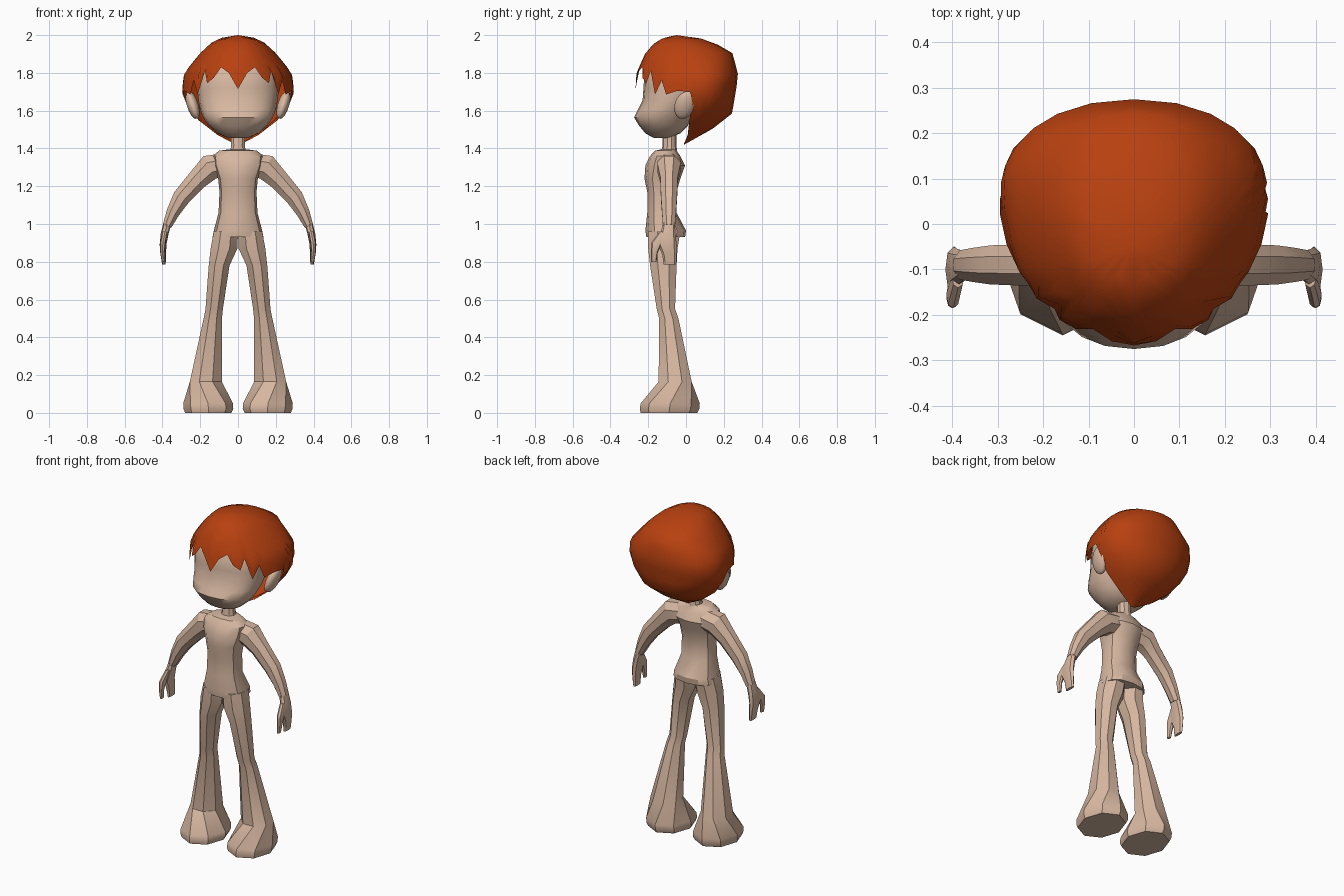
import bpy, bmesh, math
from mathutils import Vector

cube = bpy.data.objects.get("Cube")
if cube:
    bpy.data.objects.remove(cube, do_unlink=True)


def material(name, rgb):
    m = bpy.data.materials.new(name)
    m.use_nodes = True
    m.diffuse_color = (*rgb, 1)
    bsdf = m.node_tree.nodes["Principled BSDF"]
    bsdf.inputs["Base Color"].default_value = (*rgb, 1)
    bsdf.inputs["Roughness"].default_value = 0.8
    return m


TAN = material("warm tan", (0.68, 0.475, 0.355))
ORANGE = material("burnt orange", (0.48, 0.052, 0.005))


def power(v, p):
    return math.copysign(abs(v) ** p, v)


def oval(center, u, v, n, p=1.0, offset=False):
    """Rounded cross-section; offset gives flat sides that touch the bounds."""
    shift = math.pi / n if offset else 0
    k = 1 / math.cos(shift)
    ring = []
    for i in range(n):
        a = 2 * math.pi * i / n + shift
        ring.append(Vector(center) + Vector(u) * k * power(math.sin(a), p)
                    - Vector(v) * k * power(math.cos(a), p))
    return ring


def loft(name, rings, mat, angle=30, caps=True):
    bm = bmesh.new()
    rows = [[bm.verts.new(c) for c in ring] for ring in rings]
    n = len(rows[0])
    for a, b in zip(rows, rows[1:]):
        for i in range(n):
            j = (i + 1) % n
            bm.faces.new((a[i], a[j], b[j], b[i]))
    if caps:
        bm.faces.new(rows[0])
        bm.faces.new(rows[-1])
    bmesh.ops.remove_doubles(bm, verts=bm.verts, dist=0.0005)
    bmesh.ops.recalc_face_normals(bm, faces=bm.faces)
    mesh = bpy.data.meshes.new(name)
    bm.to_mesh(mesh)
    bm.free()
    mesh.materials.append(mat)
    obj = bpy.data.objects.new(name, mesh)
    bpy.context.collection.objects.link(obj)
    smooth(obj, angle)
    return obj


def smooth(obj, angle):
    bpy.ops.object.select_all(action='DESELECT')
    obj.select_set(True)
    bpy.context.view_layer.objects.active = obj
    bpy.ops.object.shade_smooth_by_angle(angle=math.radians(angle))


def stack(sections, n, p=1.0):
    """Centred sections: height, half width, front y, back y."""
    return [oval((0, (f + b) / 2, z), (w, 0, 0), (0, (b - f) / 2, 0), n, p)
            for z, w, f, b in sections]


# Torso with flared hem
loft("torso", stack([
    (0.93, 0.135, -0.21, -0.005), (0.965, 0.128, -0.215, 0.0),
    (1.06, 0.103, -0.205, -0.05), (1.17, 0.098, -0.205, -0.05),
    (1.24, 0.105, -0.22, -0.03), (1.31, 0.13, -0.215, -0.005),
    (1.36, 0.135, -0.19, -0.03), (1.388, 0.1, -0.165, -0.05),
    (1.395, 0.05, -0.13, -0.05)], 12, 0.85), TAN)

# Neck
loft("neck", stack([(1.37, 0.05, -0.135, -0.045), (1.41, 0.038, -0.125, -0.05),
                    (1.5, 0.04, -0.125, -0.05)], 10), TAN)

# Head with a protruding muzzle
loft("head", stack([
    (1.455, 0.05, -0.17, -0.09), (1.48, 0.11, -0.215, -0.03),
    (1.52, 0.155, -0.248, 0.01), (1.565, 0.185, -0.275, 0.03),
    (1.605, 0.2, -0.255, 0.06), (1.655, 0.21, -0.23, 0.08),
    (1.72, 0.215, -0.225, 0.1), (1.81, 0.21, -0.22, 0.12),
    (1.88, 0.15, -0.16, 0.1)], 20, 0.9), TAN, 50)

# Hair: ragged fringe in front, closing under the skull at the back
HAIR = [(2.0, 0.0, -0.05, -0.05, -0.05), (1.985, 0.09, -0.12, -0.02, 0.07),
        (1.96, 0.14, -0.165, 0.0, 0.15), (1.905, 0.2, -0.215, 0.04, 0.245),
        (1.8, 0.285, -0.262, 0.08, 0.275), (1.7, 0.298, -0.268, 0.07, 0.265),
        (1.63, 0.27, -0.25, 0.04, 0.25), (1.56, 0.22, -0.22, 0.0, 0.24),
        (1.49, 0.15, -0.15, -0.02, 0.115), (1.42, 0.01, -0.02, -0.015, -0.01)]
# Lower edge: angle from the front, height
EDGE = [(0, 1.715), (9, 1.8), (19, 1.83), (25, 1.775), (33, 1.745), (38, 1.81),
        (46, 1.685), (53, 1.76), (59, 1.685), (70, 1.705), (82, 1.7),
        (88, 1.64), (94, 1.55), (104, 1.47), (116, 1.42), (130, 1.42),
        (145, 1.42), (162, 1.42), (180, 1.42)]


def hair_point(angle, z):
    for a, b in zip(HAIR, HAIR[1:]):
        if z >= b[0] - 1e-6:
            t = (a[0] - z) / (a[0] - b[0])
            w, f, c, k = (p + (q - p) * t for p, q in zip(a[1:], b[1:]))
            break
    r = math.radians(angle)
    co = math.cos(r)
    y = c - (c - f) * co if co > 0 else c + (k - c) * power(-co, 0.9)
    return Vector((w * power(math.sin(r), 0.95), y, z))


columns = EDGE + [(360 - a, z) for a, z in reversed(EDGE[1:-1])]
steps = 10
loft("hair", [[hair_point(a, 2 - (2 - low) * (i / steps) ** 1.5)
               for a, low in columns] for i in range(steps + 1)],
     ORANGE, 50, caps=False)

# Leg bounds: height, inner x, outer x, front y, back y
LEG = [(0.96, 0.0, 0.128, -0.2, -0.03), (0.87, 0.003, 0.145, -0.2, -0.045),
       (0.78, 0.045, 0.155, -0.19, -0.05), (0.55, 0.08, 0.172, -0.155, -0.058),
       (0.5, 0.085, 0.182, -0.142, -0.04), (0.165, 0.085, 0.255, -0.145, 0.03),
       (0.05, 0.027, 0.29, -0.24, 0.073), (0.02, 0.025, 0.288, -0.245, 0.07),
       (0.0, 0.035, 0.28, -0.24, 0.06)]
# Arm stations: x, z, half thickness, half depth
ARM = [(0.07, 1.315, 0.06, 0.06), (0.15, 1.3, 0.068, 0.062),
       (0.215, 1.235, 0.054, 0.046), (0.3, 1.14, 0.047, 0.043),
       (0.345, 1.06, 0.035, 0.037), (0.375, 0.99, 0.024, 0.032)]
# Hand stations: x, y, z, half thickness, half depth
PALM = [(0.372, -0.09, 1.01, 0.022, 0.03), (0.388, -0.095, 0.95, 0.021, 0.04),
        (0.397, -0.1, 0.89, 0.018, 0.05), (0.395, -0.088, 0.84, 0.014, 0.038),
        (0.392, -0.085, 0.785, 0.009, 0.033)]
THUMB = [(0.387, -0.115, 0.96, 0.014, 0.025), (0.398, -0.155, 0.9, 0.015, 0.03),
         (0.4, -0.167, 0.85, 0.012, 0.018), (0.396, -0.17, 0.8, 0.008, 0.014)]


def limb(s):
    """Arm rings stay square to the path."""
    rings = []
    for i, (x, z, t, d) in enumerate(ARM):
        a, b = ARM[max(i - 1, 0)], ARM[min(i + 1, len(ARM) - 1)]
        way = Vector((b[0] - a[0], 0, b[1] - a[1])).normalized()
        rings.append(oval((s * x, -0.09, z), (-s * way.z * t, 0, way.x * t),
                          (0, d, 0), 8, offset=True))
    return rings


def digits(s, stations):
    return [oval((s * x, y, z), (s * t, 0, 0), (0, d, 0), 8, 0.9)
            for x, y, z, t, d in stations]


for side, s in (("left", 1), ("right", -1)):
    loft(side + "_leg", [oval((s * (i + o) / 2, (f + b) / 2, z), (s * (o - i) / 2, 0, 0),
                              (0, (b - f) / 2, 0), 8, offset=z > 0.1)
                         for z, i, o, f, b in LEG], TAN)
    loft(side + "_arm", limb(s), TAN)
    loft(side + "_palm", digits(s, PALM), TAN)
    loft(side + "_thumb", digits(s, THUMB), TAN)
    # Ear leaning outward at the top
    bpy.ops.mesh.primitive_uv_sphere_add(segments=10, ring_count=7, radius=1,
                                         location=(s * 0.24, -0.005, 1.63),
                                         rotation=(math.radians(-20), s * math.radians(18), 0))
    ear = bpy.context.object
    ear.name = side + "_ear"
    ear.scale = (0.032, 0.055, 0.08)
    ear.data.materials.append(TAN)
    smooth(ear, 40)
